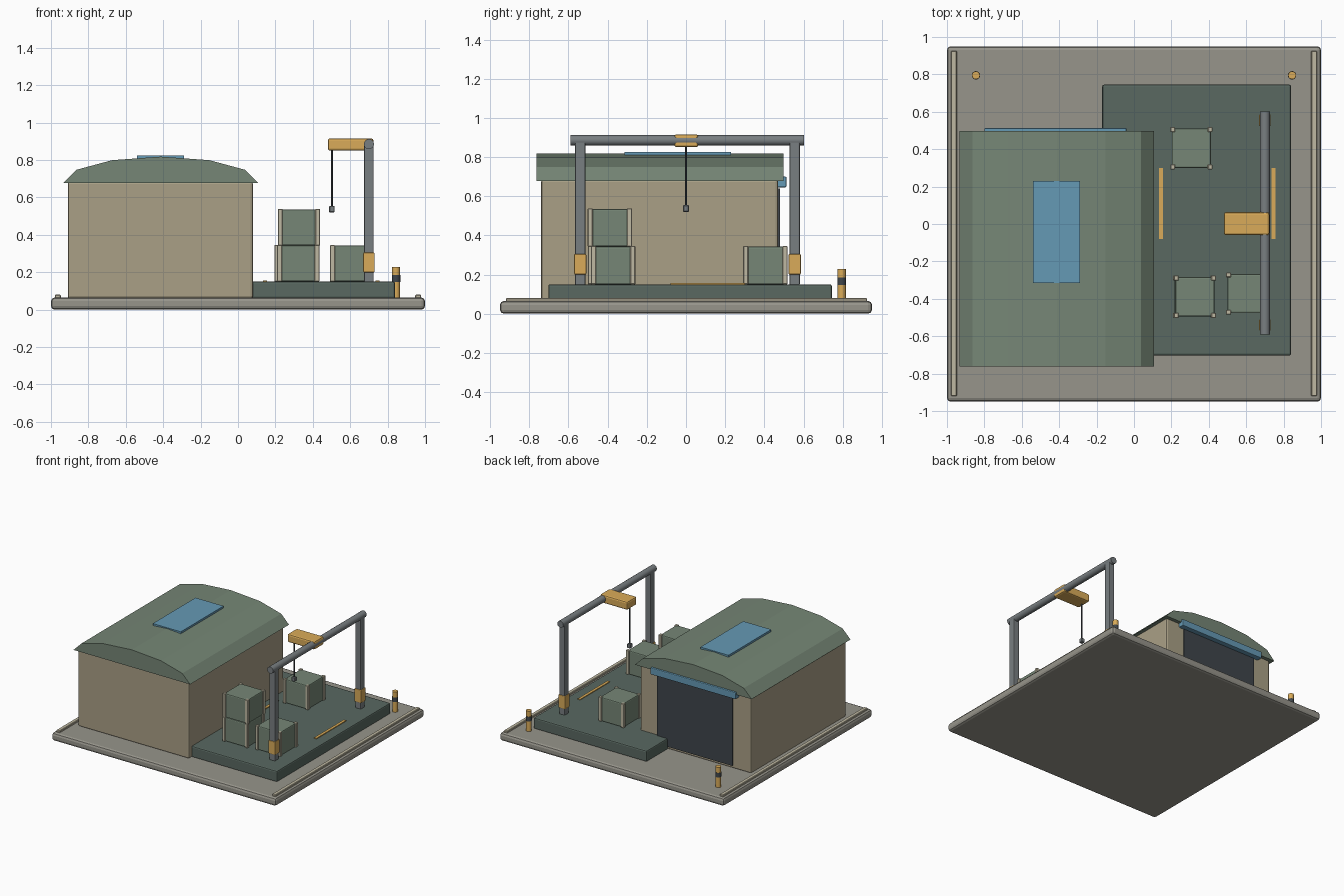
import bpy, bmesh, math
from mathutils import Matrix, Vector

if "Cube" in bpy.data.objects:
    bpy.data.objects.remove(bpy.data.objects["Cube"])


def material(name, r, g, b):
    m = bpy.data.materials.new(name)
    m.diffuse_color = (r, g, b, 1)
    m.use_nodes = True
    m.node_tree.nodes["Principled BSDF"].inputs["Base Color"].default_value = m.diffuse_color
    return m


CONCRETE = material("concrete", .31, .30, .26)
SAND = material("sand_wall", .40, .35, .24)
GREEN = material("green_panel", .18, .24, .18)
DARK = material("dark_deck", .10, .14, .12)
CHARCOAL = material("charcoal", .05, .06, .07)
YELLOW = material("safety_yellow", .70, .41, .10)
STEEL = material("steel", .19, .21, .22)
BLUE = material("blue_glass", .13, .32, .46)
TRIM = material("pale_trim", .52, .48, .36)


def finish(name, bm, mat, smooth=False):
    bmesh.ops.recalc_face_normals(bm, faces=bm.faces)
    me = bpy.data.meshes.new(name)
    bm.to_mesh(me)
    bm.free()
    me.materials.append(mat)
    ob = bpy.data.objects.new(name, me)
    bpy.context.collection.objects.link(ob)
    if smooth:
        bpy.context.view_layer.objects.active = ob
        ob.select_set(True)
        bpy.ops.object.shade_smooth_by_angle(angle=math.radians(40))
        ob.select_set(False)
    return ob


def box(name, x, y, z, mat, bevel=0, segments=2):
    """Box from (min, max) ranges with an optional bevel."""
    bm = bmesh.new()
    size = [r[1] - r[0] for r in (x, y, z)]
    mid = Vector([(r[0] + r[1]) / 2 for r in (x, y, z)])
    bmesh.ops.create_cube(bm, size=1, matrix=Matrix.Translation(mid) @ Matrix.Diagonal((*size, 1)))
    ob = finish(name, bm, mat)
    if bevel:
        mod = ob.modifiers.new("bevel", 'BEVEL')
        mod.width, mod.segments = bevel, segments
    return ob


def rod(name, a, b, radius, mat, sides=16):
    """Cylinder between two points."""
    a, b = Vector(a), Vector(b)
    bm = bmesh.new()
    turn = (b - a).to_track_quat('Z', 'Y').to_matrix().to_4x4()
    bmesh.ops.create_cone(bm, cap_ends=True, segments=sides, radius1=radius, radius2=radius,
                          depth=(b - a).length, matrix=Matrix.Translation((a + b) / 2) @ turn)
    return finish(name, bm, mat, True)


# Ground slab with curbs and loading deck
box("base_slab", (-1, 1), (-.95, .95), (0, .065), CONCRETE, .02)
for side, cx in (("left", -.963), ("right", .963)):
    box(side + "_curb", (cx - .016, cx + .016), (-.92, .925), (.06, .08), TRIM, .004, 1)
box("loading_deck", (-.17, .84), (-.703, .745), (.06, .15), DARK, .01)

# Warehouse: walls, arched roof, skylight, door and awning
box("warehouse_walls", (-.91, .08), (-.74, .47), (.06, .685), SAND, .012)
bm = bmesh.new()
arch = [bm.verts.new((-.413 + .52 * math.cos(i * math.pi / 6), -.763,
                      .678 + .14 * math.sin(i * math.pi / 6))) for i in range(7)]
face = bm.faces.new(arch)
ext = bmesh.ops.extrude_face_region(bm, geom=[face], use_keep_orig=True)
bmesh.ops.translate(bm, vec=(0, 1.26, 0), verts=[v for v in ext["geom"] if isinstance(v, bmesh.types.BMVert)])
finish("arched_roof", bm, GREEN)
box("skylight", (-.54, -.29), (-.315, .23), (.805, .825), BLUE)
box("warehouse_door", (-.75, -.08), (.46, .481), (.085, .64), CHARCOAL)
box("door_awning", (-.80, -.04), (.46, .513), (.645, .70), BLUE, .006)


def crate(name, cx, cy, z):
    box(name, (cx - .105, cx + .105), (cy - .105, cy + .105), (z, z + .192), GREEN, .008)
    for i, (sx, sy) in enumerate(((-1, -1), (1, -1), (1, 1), (-1, 1))):
        px, py = cx + sx * .1, cy + sy * .1
        box(f"{name}_corner_post_{i}", (px - .013, px + .013), (py - .013, py + .013),
            (z, z + .195), TRIM, .003, 1)


# Cargo crates
crate("rear_crate", .307, .405, .15)
crate("stack_lower_crate", .322, -.388, .15)
crate("stack_upper_crate", .326, -.389, .343)
crate("side_crate", .605, -.372, .15)

# Gantry crane
for side, py in (("front", -.54), ("back", .555)):
    box(side + "_gantry_post", (.675, .725), (py - .026, py + .026), (.145, .885), STEEL, .006)
    box(side + "_post_sleeve", (.669, .731), (py - .031, py + .031), (.20, .305), YELLOW, .005)
rod("gantry_beam", (.70, -.59, .885), (.70, .602, .885), .027, STEEL)
box("crane_trolley", (.48, .724), (-.06, .063), (.85, .916), YELLOW, .012)
rod("hoist_cable", (.502, 0, .55), (.502, 0, .86), .005, CHARCOAL, 8)
box("hoist_hook", (.487, .517), (-.015, .015), (.52, .555), STEEL, .004, 1)

# Deck guide stripes
for side, cx in (("inner", .144), ("outer", .745)):
    box(side + "_guide_stripe", (cx - .011, cx + .011), (-.08, .30), (.148, .156), YELLOW)

# Bollards
for side, cx in (("left", -.845), ("right", .845)):
    rod(side + "_bollard", (cx, .795, .06), (cx, .795, .228), .021, YELLOW)
    rod(side + "_bollard_band", (cx, .795, .147), (cx, .795, .184), .0225, CHARCOAL)
